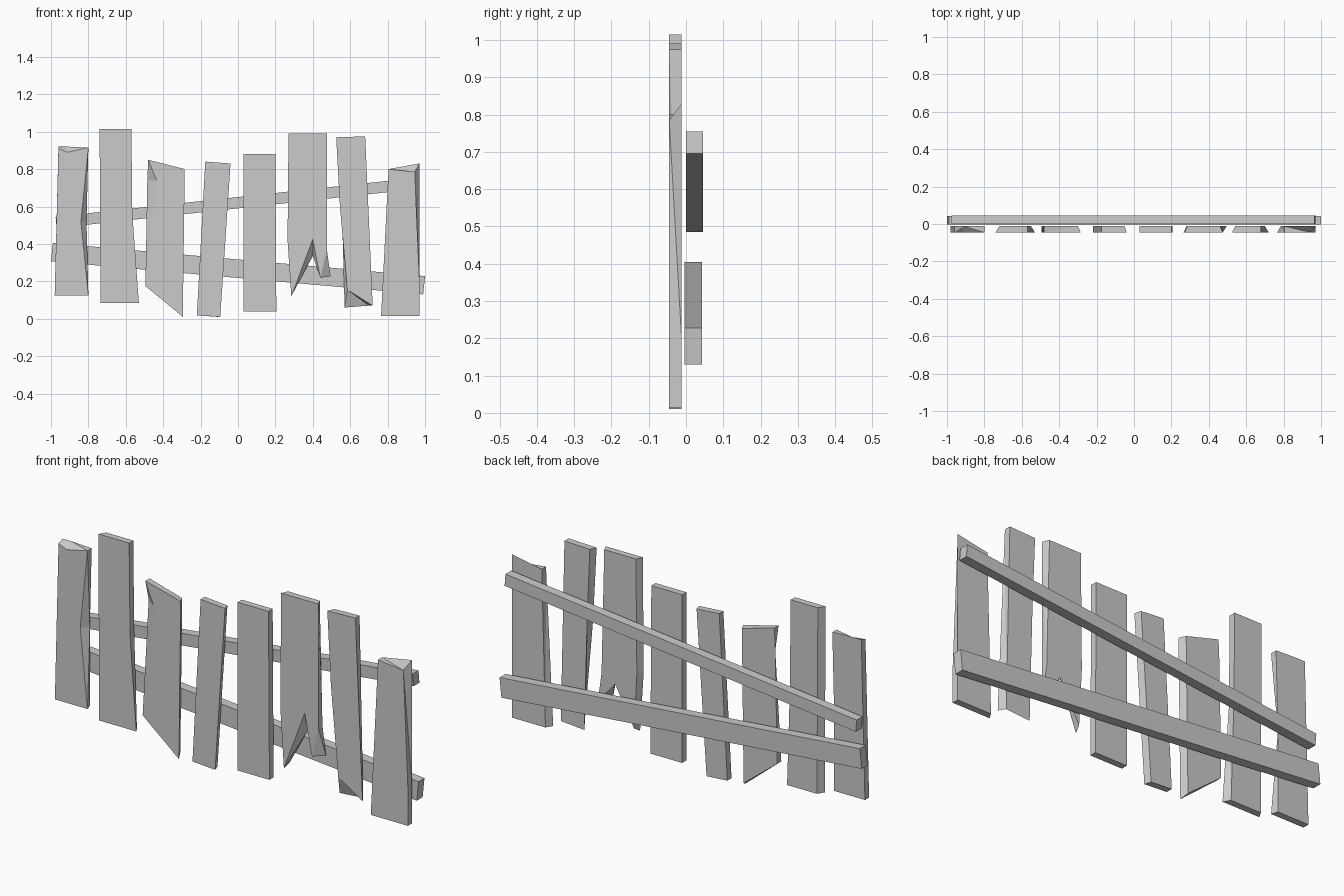
import bpy, bmesh

cube = bpy.data.objects.get("Cube")
if cube:
    bpy.data.objects.remove(cube)

wood = bpy.data.materials.new("grey_wood")
wood.use_nodes = True
GREY = (0.6, 0.6, 0.6, 1)
wood.diffuse_color = GREY
wood.node_tree.nodes["Principled BSDF"].inputs["Base Color"].default_value = GREY


def board(name, front, changes=None, y0=-0.045, y1=-0.012):
    """Loft a front outline (x, z) to a back outline; changes replaces back points by index."""
    back = [(changes or {}).get(i, p) for i, p in enumerate(front)]
    bm = bmesh.new()
    f = [bm.verts.new((x, y0, z)) for x, z in front]
    b = [bm.verts.new((x, y1, z)) for x, z in back]
    bm.faces.new(f)
    bm.faces.new(b[::-1])
    n = len(f)
    for i in range(n):
        j = (i + 1) % n
        bm.faces.new((f[j], f[i], b[i], b[j]))
    # warped sides are split so every face stays flat
    bmesh.ops.triangulate(bm, faces=[q for q in bm.faces if len(q.verts) == 4])
    bmesh.ops.recalc_face_normals(bm, faces=bm.faces)
    mesh = bpy.data.meshes.new(name)
    bm.to_mesh(mesh)
    bm.free()
    mesh.materials.append(wood)
    obj = bpy.data.objects.new(name, mesh)
    bpy.context.collection.objects.link(obj)
    return obj


# Two crooked rails behind the pickets
board("upper_rail", [(-.975, .545), (.965, .755), (.97, .695), (-.97, .485)], y0=0, y1=.046)
board("lower_rail", [(-.99, .405), (1, .228), (.99, .13), (-1, .307)], y0=-.004, y1=.043)

# Chipped pickets, from the model's right to its left
board("picket_1", [(-.96, .91), (-.915, .89), (-.80, .915), (-.84, .52), (-.80, .125), (-.98, .125)],
      {0: (-.96, .92), 1: (-.91, .92), 3: (-.81, .52), 4: (-.81, .125)})
board("picket_2", [(-.74, 1.015), (-.57, 1.015), (-.565, .56), (-.53, .085), (-.735, .085)],
      {0: (-.72, 1.015), 3: (-.55, .085), 4: (-.715, .085)})
board("picket_3", [(-.48, .85), (-.285, .80), (-.295, .01), (-.495, .175), (-.435, .74)],
      {1: (-.30, .80), 2: (-.31, .03), 4: (-.485, .74)})
board("picket_4", [(-.175, .84), (-.04, .83), (-.095, .01), (-.22, .018)],
      {1: (-.05, .83), 2: (-.105, .01)})
board("picket_5", [(.03, .88), (.20, .88), (.205, .04), (.03, .04)])
board("picket_6", [(.27, .99), (.475, .99), (.475, .37), (.44, .22), (.40, .425), (.285, .12), (.265, .42)],
      {0: (.285, .99), 1: (.46, .99), 3: (.495, .225), 4: (.40, .335), 5: (.295, .14), 6: (.28, .42)})
board("picket_7", [(.525, .97), (.68, .975), (.72, .07), (.585, .155), (.545, .60)],
      {0: (.54, .97), 2: (.70, .07), 3: (.57, .06), 4: (.555, .60)})
board("picket_8", [(.805, .80), (.945, .785), (.97, .20), (.97, .015), (.765, .015)],
      {1: (.97, .83), 4: (.785, .015)})
